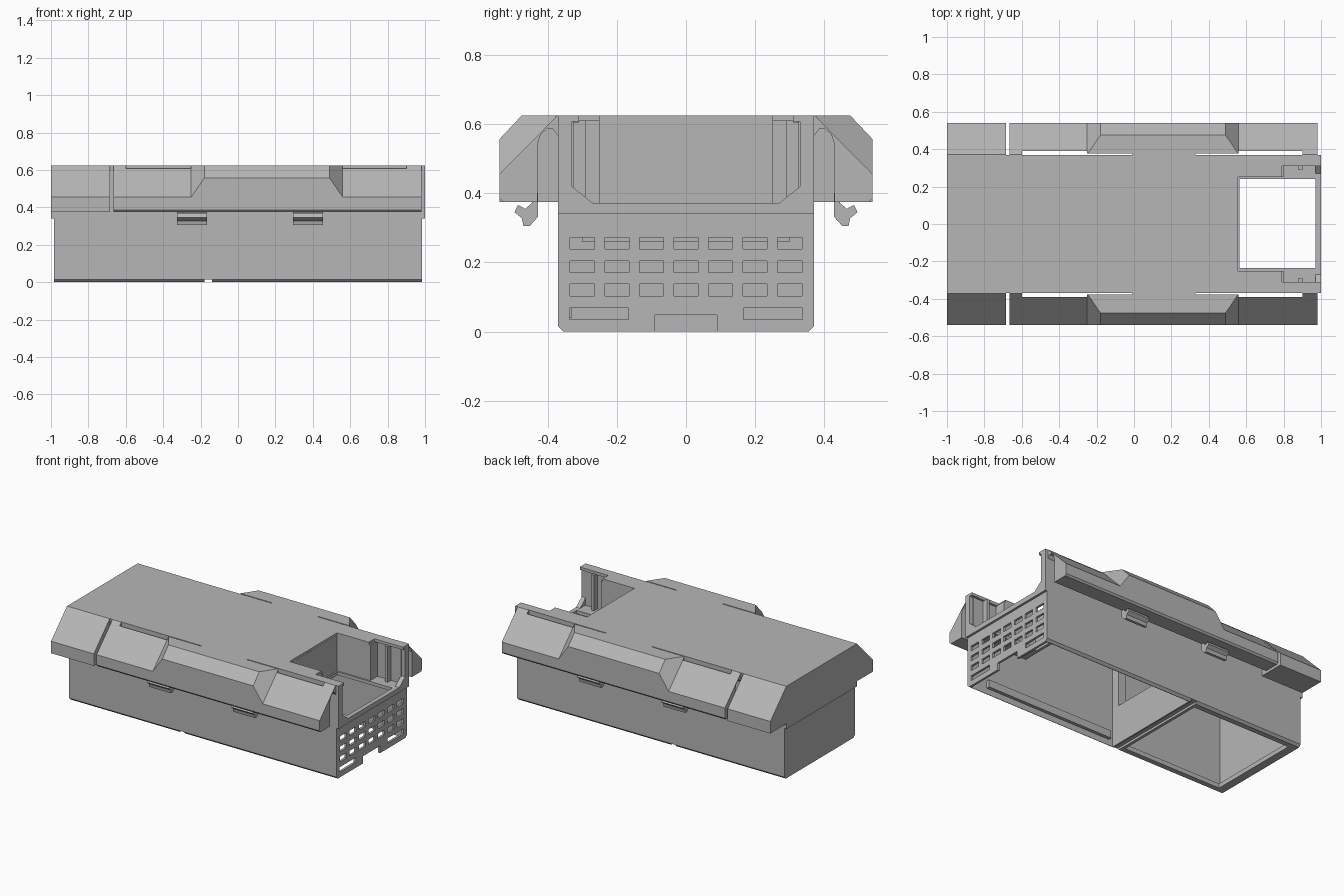
import bpy
import bmesh

if "Cube" in bpy.data.objects:
    bpy.data.objects.remove(bpy.data.objects["Cube"])

grey = bpy.data.materials.new("housing grey")
grey.use_nodes = True
colour = (0.47, 0.47, 0.47, 1)
grey.diffuse_color = colour
grey.node_tree.nodes["Principled BSDF"].inputs["Base Color"].default_value = colour


def loft(bm, sections):
    """Skin closed (y, z) profiles placed at successive x positions."""
    rings = [[bm.verts.new((x, y, z)) for y, z in prof] for x, prof in sections]
    n = len(rings[0])
    for a, b in zip(rings, rings[1:]):
        for i in range(n):
            j = (i + 1) % n
            bm.faces.new((a[i], a[j], b[j], b[i]))
    bm.faces.new(rings[0])
    bm.faces.new(rings[-1])


def box(bm, x0, x1, y0, y1, z0, z1):
    prof = [(y0, z0), (y1, z0), (y1, z1), (y0, z1)]
    loft(bm, [(x0, prof), (x1, prof)])


def finish(bm, name):
    bmesh.ops.recalc_face_normals(bm, faces=bm.faces)
    me = bpy.data.meshes.new(name)
    bm.to_mesh(me)
    bm.free()
    me.materials.append(grey)
    ob = bpy.data.objects.new(name, me)
    bpy.context.scene.collection.objects.link(ob)
    return ob


def prism(name, x0, x1, prof):
    bm = bmesh.new()
    loft(bm, [(x0, prof), (x1, prof)])
    return finish(bm, name)


def boxes(name, *dims):
    bm = bmesh.new()
    for d in dims:
        box(bm, *d)
    return finish(bm, name)


def cut(ob, *cutters):
    for c in cutters:
        mod = ob.modifiers.new(c.name, "BOOLEAN")
        mod.operation = "DIFFERENCE"
        mod.solver = "EXACT"
        mod.object = c
        c.hide_render = True
        c.hide_set(True)


def mirror_y(ob):
    mod = ob.modifiers.new("mirror", "MIRROR")
    mod.use_axis = (False, True, False)


# Main shell: lower tub and slightly longer upper cover
W, TOP = 0.37, 0.625
tub = prism("lower_tub", -0.985, 0.985,
            [(-W, 0.34), (-W, 0.015), (-0.355, 0), (0.355, 0), (W, 0.015), (W, 0.34)])
cover = boxes("upper_cover", (-1, 1, -W, W, 0.34, TOP))

# Two compartments open at the bottom, with a rim round the closed half
cavity = boxes("cavity_cutter",
               (-0.13, 0.97, -0.352, 0.352, -0.1, 0.605),
               (-0.965, -0.19, -0.352, 0.352, 0.03, 0.605))
rim_cut = boxes("rim_cutter", (-0.93, -0.2, -0.32, 0.32, -0.1, 0.1))
groove = boxes("groove_cutter", (-0.18, -0.14, -0.5, 0.5, -0.1, 0.015))
window = boxes("partition_window_cutter", (-0.25, -0.1, -0.3, 0.3, 0.26, 0.52))

# Vent grille and bottom notch in the end wall
bm = bmesh.new()
for col in range(-3, 4):
    for z in (0.12, 0.187, 0.255):
        box(bm, 0.9, 1.1, col * 0.1 - 0.035, col * 0.1 + 0.035, z - 0.017, z + 0.017)
for s in (-1, 1):
    box(bm, 0.9, 1.1, s * 0.252 - 0.085, s * 0.252 + 0.085, 0.035, 0.068)
box(bm, 0.9, 1.1, -0.09, 0.09, -0.1, 0.048)
grille = finish(bm, "grille_cutter")

# Top opening and the wide notch in the end wall
opening = boxes("opening_cutter", (0.555, 1.1, -0.25, 0.25, 0.55, 0.7))
wide_opening = boxes("wide_opening_cutter", (0.79, 1.1, -0.31, 0.31, 0.55, 0.7))
end_notch = prism("end_notch_cutter", 0.95, 1.1,
                  [(-0.27, 0.372), (0.27, 0.372), (0.33, 0.42), (0.33, 0.607),
                   (-0.33, 0.607), (-0.33, 0.42)])
cut(tub, cavity, rim_cut, groove, window, grille)
cut(cover, cavity, window, opening, wide_opening, end_notch)

# Walls and ledge lining the top opening
boxes("opening_back_wall", (0.54, 0.556, -0.27, 0.27, 0.36, 0.61))
side_wall = boxes("opening_side_wall",
                  (0.55, 0.8, 0.25, 0.265, 0.36, 0.61),
                  (0.785, 0.8, 0.26, 0.355, 0.36, 0.61),
                  (0.8, 0.975, 0.325, 0.355, 0.36, 0.61),
                  (0.88, 0.9, 0.29, 0.33, 0.36, 0.61))
mirror_y(side_wall)
ledge = boxes("opening_ledge", (0.545, 0.98, -0.354, 0.354, 0.35, 0.372))
cut(ledge, boxes("ledge_cutter", (0.565, 0.97, -0.235, 0.24, 0.2, 0.5)))

# Rail inside the tub
boxes("inner_rail", (-0.1, 0.85, -0.355, -0.33, 0.04, 0.09))

# Overhanging side wing: sloped ends, raised middle, arched gap beside the body
under = [(0.54, 0.387), (0.53, 0.375), (0.43, 0.375), (0.43, 0.54),
         (0.42, 0.57), (0.4, 0.588), (0.385, 0.585), (0.37, 0.565), (0.36, 0.565)]
low = [(0.36, TOP), (0.372, TOP), (0.54, 0.455)] + under
high = [(0.36, TOP), (0.475, TOP), (0.54, 0.556)] + under
bm = bmesh.new()
loft(bm, [(-0.665, low), (-0.25, low), (-0.18, high),
          (0.49, high), (0.56, low), (0.98, low)])
wing = finish(bm, "side_wing")
cut(wing,
    boxes("wide_slit_cutter", (-0.6, -0.25, 0.3, 0.39, 0.5, 0.7),
          (0.56, 0.9, 0.3, 0.39, 0.5, 0.7)),
    boxes("thin_slit_cutter", (-0.26, -0.01, 0.3, 0.377, 0.5, 0.7),
          (0.33, 0.57, 0.3, 0.377, 0.5, 0.7)))
mirror_y(wing)

# Solid wing block at the closed end
block = prism("wing_end_block", -1, -0.685,
              [(0.36, TOP), (0.372, TOP), (0.54, 0.455), (0.54, 0.375), (0.36, 0.375)])
mirror_y(block)

# Snap hooks under the wings
hook = [(0.428, 0.4), (0.428, 0.332), (0.452, 0.305), (0.47, 0.305), (0.475, 0.328),
        (0.496, 0.345), (0.486, 0.366), (0.465, 0.355), (0.445, 0.372), (0.445, 0.4)]
for i, x in enumerate((-0.325, 0.295)):
    mirror_y(prism(f"snap_hook_{i + 1}", x, x + 0.16, hook))
